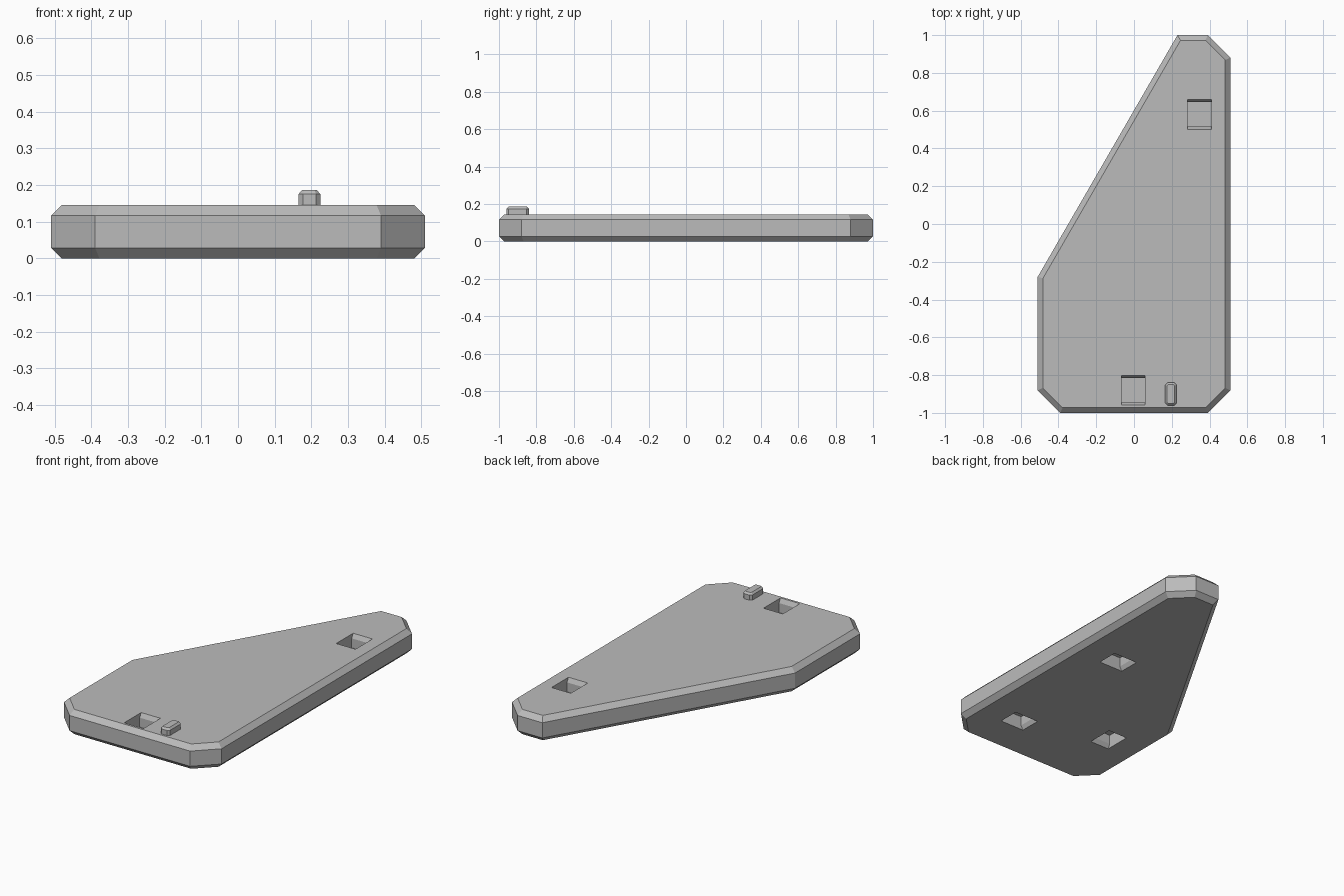
import bpy, bmesh
from mathutils import Vector

cube = bpy.data.objects.get("Cube")
if cube:
    bpy.data.objects.remove(cube, do_unlink=True)

grey = bpy.data.materials.new("light grey")
grey.use_nodes = True
colour = (0.5, 0.5, 0.5, 1)
grey.diffuse_color = colour
grey.node_tree.nodes["Principled BSDF"].inputs["Base Color"].default_value = colour


def inset(points, d):
    """Move every edge of a counter-clockwise outline inward by d."""
    pts = [Vector(p) for p in points]
    result = []
    for i, p in enumerate(pts):
        a = (p - pts[i - 1]).normalized()
        b = (pts[(i + 1) % len(pts)] - p).normalized()
        na, nb = Vector((-a.y, a.x)), Vector((-b.y, b.x))
        result.append(p + (na + nb) * d / (1 + na.dot(nb)))
    return result


def loft(name, rings):
    """Solid skinned through (outline, height) rings, from bottom to top."""
    bm = bmesh.new()
    loops = [[bm.verts.new((p[0], p[1], z)) for p in outline] for outline, z in rings]
    n = len(loops[0])
    for low, high in zip(loops, loops[1:]):
        for i in range(n):
            j = (i + 1) % n
            bm.faces.new((low[i], low[j], high[j], high[i]))
    bm.faces.new(loops[0][::-1])
    bm.faces.new(loops[-1])
    bmesh.ops.recalc_face_normals(bm, faces=bm.faces)
    mesh = bpy.data.meshes.new(name)
    bm.to_mesh(mesh)
    bm.free()
    mesh.materials.append(grey)
    obj = bpy.data.objects.new(name, mesh)
    bpy.context.collection.objects.link(obj)
    return obj


def rectangle(x, y, w, h):
    return [(x - w / 2, y - h / 2), (x + w / 2, y - h / 2),
            (x + w / 2, y + h / 2), (x - w / 2, y + h / 2)]


# Plate with chamfered rims
top, rim, depth = 0.145, 0.028, 0.08
outline = [(0.23, 1), (-0.51, -0.28), (-0.51, -0.88), (-0.39, -1),
           (0.39, -1), (0.51, -0.88), (0.51, 0.88), (0.39, 1)]
inner = inset(outline, 0.028)
plate = loft("plate", [(inner, 0), (outline, rim), (outline, top - rim), (inner, top)])


# Blind sockets with sloped end walls
def cut_socket(x, y, surface, inward, along_y):
    def ring(length):
        w, h = (0.125, length) if along_y else (length, 0.125)
        return rectangle(x, y, w, h)
    levels = [(0.157, -0.02), (0.157, 0), (0.13, 0.025), (0.13, depth)]
    cutter = loft("socket_cutter", [(ring(s), surface + inward * d) for s, d in levels])
    cutter.hide_render = True
    cutter.hide_viewport = True
    mod = plate.modifiers.new("socket", "BOOLEAN")
    mod.operation = "DIFFERENCE"
    mod.solver = "EXACT"
    mod.object = cutter


for x, y in [(0.347, 0.58), (-0.003, -0.88)]:
    cut_socket(x, y, top, -1, True)
for x, y, along_y in [(0.24, 0.15, False), (0.24, -0.70, False), (-0.27, -0.54, True)]:
    cut_socket(x, y, 0, 1, along_y)

# Small locating peg with clipped corners
x0, x1, y0, y1, c = 0.165, 0.225, -0.96, -0.84, 0.012
foot = [(x0 + c, y0), (x1 - c, y0), (x1, y0 + c), (x1, y1 - c),
        (x1 - c, y1), (x0 + c, y1), (x0, y1 - c), (x0, y0 + c)]
loft("locating_peg", [(foot, top - 0.01), (foot, 0.175), (inset(foot, 0.01), 0.186)])
